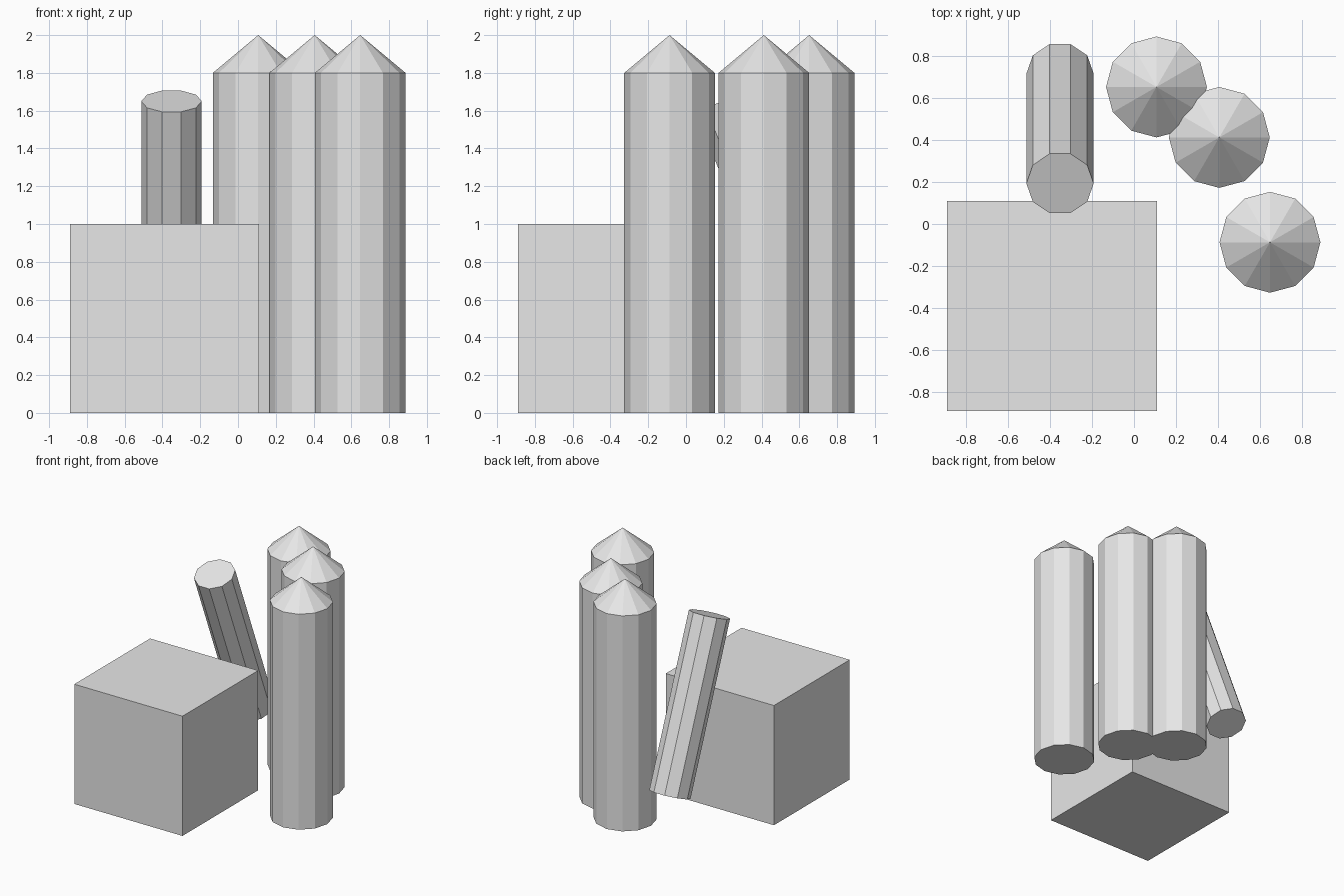
import bpy
import bmesh
from math import pi
from mathutils import Matrix, Vector

default = bpy.data.objects.get("Cube")
if default:
    bpy.data.objects.remove(default, do_unlink=True)

# Single flat colour
grey = bpy.data.materials.new("light_grey")
grey.use_nodes = True
colour = (0.8, 0.8, 0.8, 1.0)
grey.diffuse_color = colour
grey.node_tree.nodes["Principled BSDF"].inputs["Base Color"].default_value = colour


def finish(name, bm):
    """Turn a bmesh into a flat-shaded object."""
    bmesh.ops.recalc_face_normals(bm, faces=bm.faces[:])
    mesh = bpy.data.meshes.new(name)
    bm.to_mesh(mesh)
    bm.free()
    mesh.materials.append(grey)
    obj = bpy.data.objects.new(name, mesh)
    bpy.context.collection.objects.link(obj)
    return obj


def add_prism(bm, sides, radius, height, matrix):
    """Closed prism with its base centre at the origin of the matrix."""
    bmesh.ops.create_cone(bm, cap_ends=True, segments=sides, radius1=radius,
                          radius2=radius, depth=height,
                          matrix=matrix @ Matrix.Translation((0, 0, height / 2)))


def tower(name, x, y, radius=0.24, wall=1.8, roof=0.2):
    """Twelve-sided column whose top face is drawn up into a pointed roof."""
    bm = bmesh.new()
    add_prism(bm, 12, radius, wall, Matrix.Translation((x, y, 0)))
    top = max(bm.faces, key=lambda f: f.calc_center_median().z)
    apex = bmesh.ops.poke(bm, faces=[top])["verts"][0]
    apex.co.z += roof
    return finish(name, bm)


# Large block
bm = bmesh.new()
bmesh.ops.create_cube(bm, size=1, matrix=Matrix.Translation((-0.39, -0.39, 0.5)))
finish("block", bm)

# Three pointed towers
tower("back_tower", 0.107, 0.652)
tower("middle_tower", 0.406, 0.412)
tower("front_tower", 0.647, -0.087)

# Ten-sided leaning column, tipped towards the front
foot = Vector((-0.352, 0.715, 0.345))
head = Vector((-0.352, 0.193, 1.65))
lean = Vector((0, 0, 1)).angle(head - foot)
bm = bmesh.new()
add_prism(bm, 10, 0.16, (head - foot).length,
          Matrix.Translation(foot) @ Matrix.Rotation(lean, 4, "X")
          @ Matrix.Rotation(pi / 2, 4, "Z"))
finish("leaning_column", bm)
